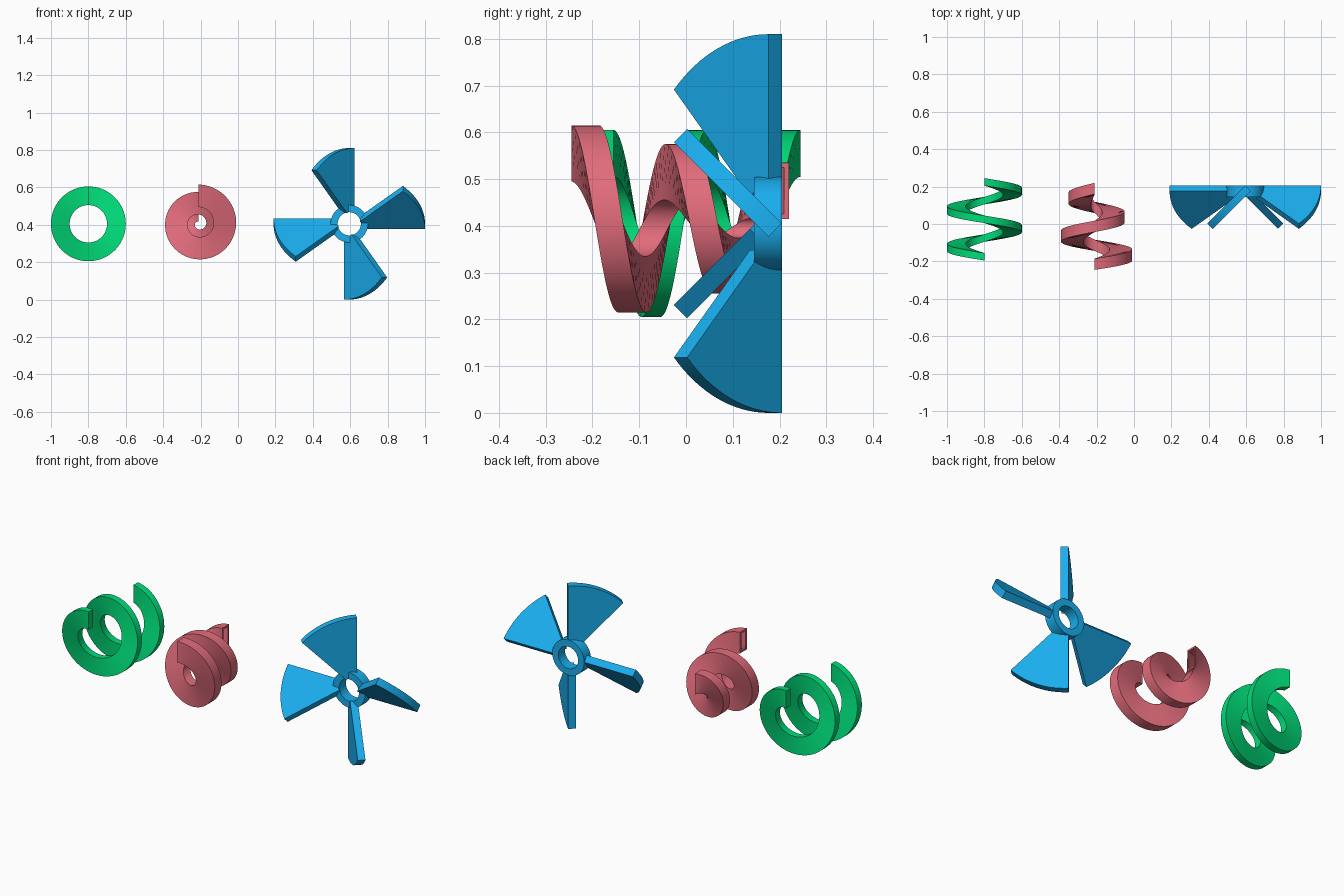
import bpy, bmesh
from math import sin, cos, pi, radians
from mathutils import Vector, Matrix

if "Cube" in bpy.data.objects:
    bpy.data.objects.remove(bpy.data.objects["Cube"])

CZ = 0.405  # common axis height


def finish(bm, name, color):
    bmesh.ops.recalc_face_normals(bm, faces=bm.faces)
    me = bpy.data.meshes.new(name)
    bm.to_mesh(me)
    bm.free()
    ob = bpy.data.objects.new(name, me)
    bpy.context.collection.objects.link(ob)
    me.materials.append(color)
    bpy.ops.object.select_all(action='DESELECT')
    ob.select_set(True)
    bpy.context.view_layer.objects.active = ob
    bpy.ops.object.shade_smooth_by_angle(angle=radians(35))
    return ob


def paint(name, rgb):
    m = bpy.data.materials.new(name)
    m.diffuse_color = (*rgb, 1)
    m.use_nodes = True
    m.node_tree.nodes["Principled BSDF"].inputs["Base Color"].default_value = m.diffuse_color
    return m


def rect(r0, r1, h):
    return [(r0, -h), (r1, -h), (r1, h), (r0, h)]


def coil(name, cx, y0, pitch, taper, side, loops, color, turns=2, seg=72):
    """Sweep a rectangle (or a hollow one, two loops) round the y axis, starting at the top."""
    bm = bmesh.new()
    rows = []
    n = turns * seg
    for i in range(n + 1):
        t = i / seg
        a = 2 * pi * t
        rows.append([[bm.verts.new((cx + side * sin(a) * (r - taper * t),
                                    y0 + pitch * t + h,
                                    CZ + cos(a) * (r - taper * t)))
                      for r, h in loop] for loop in loops])
    for A, B in zip(rows, rows[1:]):
        for a, b in zip(A, B):
            for k in range(4):
                j = (k + 1) % 4
                bm.faces.new((a[k], a[j], b[j], b[k]))
    for end in (rows[0], rows[-1]):
        if len(end) == 1:
            bm.faces.new(end[0])
        else:
            o, i = end
            for k in range(4):
                j = (k + 1) % 4
                bm.faces.new((o[k], o[j], i[j], i[k]))
    return finish(bm, name, color)


green = paint("green", (0.0, 0.72, 0.19))
red = paint("red", (0.76, 0.15, 0.2))
blue = paint("blue", (0.01, 0.42, 0.85))

# Straight coil and hollow tapering coil
coil("straight_coil", -0.8, -0.175, 0.2, 0, -1, [rect(0.1, 0.2, 0.02)], green)
coil("tapered_coil", -0.21, -0.215, 0.2025, 0.04, 1,
     [rect(0.09, 0.21, 0.03), rect(0.1, 0.2, 0.02)], red)

# Propeller hub: a short ring
HUB = Vector((0.595, 0.205, CZ))
bm = bmesh.new()
N = 64
ring = [[bm.verts.new(HUB + Vector((r * sin(2 * pi * i / N), y, r * cos(2 * pi * i / N))))
         for r, y in ((0.062, 0), (0.1, 0), (0.1, -0.06), (0.062, -0.06))] for i in range(N)]
for i in range(N):
    a, b = ring[i], ring[(i + 1) % N]
    for k in range(4):
        j = (k + 1) % 4
        bm.faces.new((a[k], a[j], b[j], b[k]))
finish(bm, "propeller_hub", blue)

# Propeller blades: 45 degree sectors pitched at 45 degrees
s = 0.5 ** 0.5
u = Vector((-s, -s, 0))
thick = Vector((s, -s, 0)) * 0.04
S = 16
for q in range(4):
    rot = Matrix.Rotation(q * pi / 2, 3, 'Y')
    bm = bmesh.new()
    pts = [(0.405, pi / 4 * i / S) for i in range(S + 1)]
    pts += [(0.08, pi / 4 * (S - i) / S) for i in range(S + 1)]
    base = [bm.verts.new(HUB + rot @ (u * r * sin(a) + Vector((0, 0, r * cos(a)))))
            for r, a in pts]
    face = bm.faces.new(base)
    ext = bmesh.ops.extrude_face_region(bm, geom=[face], use_keep_orig=True)
    new = [v for v in ext["geom"] if isinstance(v, bmesh.types.BMVert)]
    bmesh.ops.translate(bm, verts=new, vec=rot @ thick)
    finish(bm, f"propeller_blade_{q + 1}", blue)
